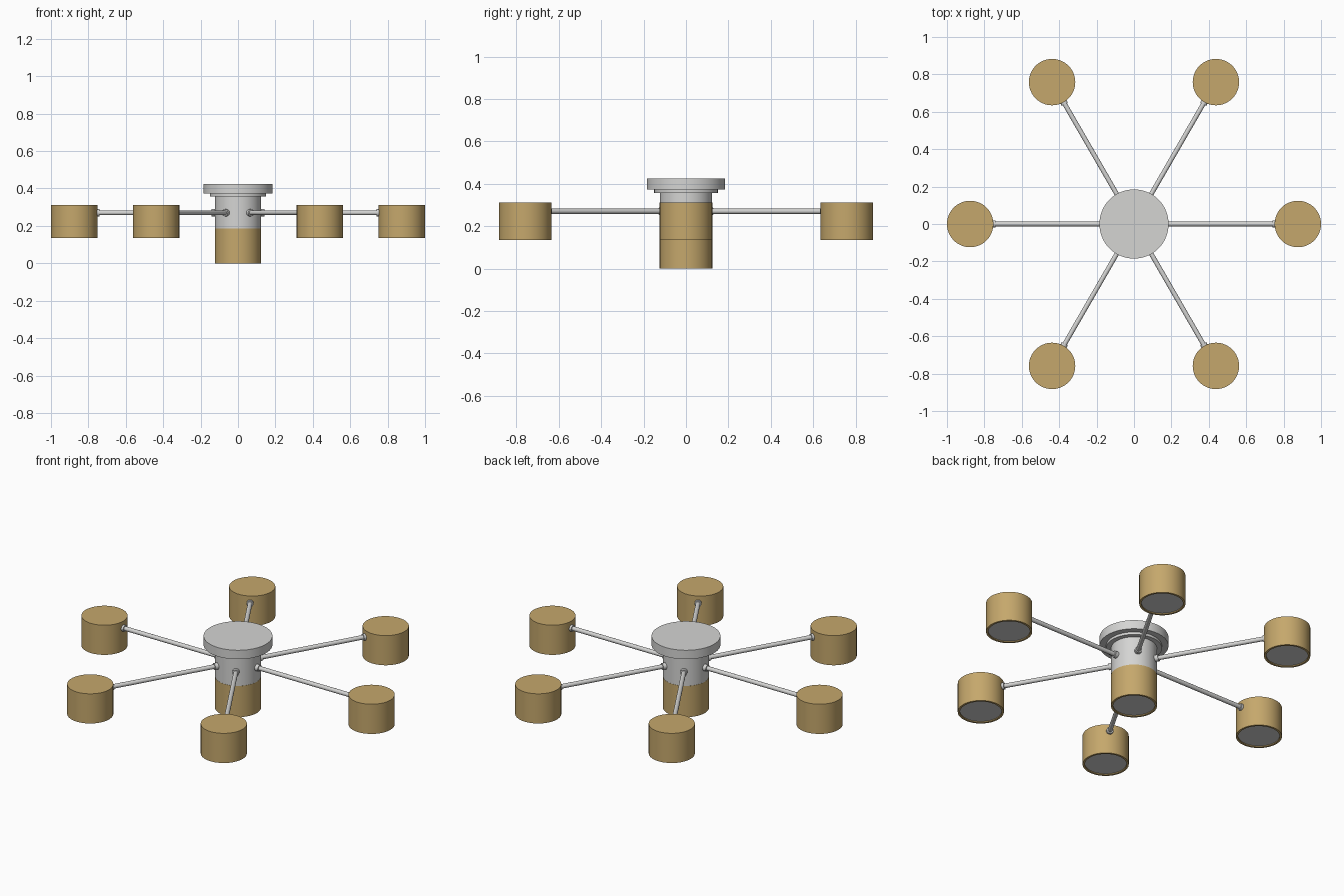
import bpy, bmesh
from math import pi, radians, cos, sin
from mathutils import Matrix

if "Cube" in bpy.data.objects:
    bpy.data.objects.remove(bpy.data.objects["Cube"])


def material(name, rgb):
    mat = bpy.data.materials.new(name)
    mat.use_nodes = True
    mat.diffuse_color = (*rgb, 1)
    mat.node_tree.nodes["Principled BSDF"].inputs["Base Color"].default_value = (*rgb, 1)
    return mat


metal = material("pale metal", (0.66, 0.66, 0.65))
gold = material("brushed gold", (0.56, 0.39, 0.15))
glass = material("diffuser white", (0.66, 0.66, 0.66))


def lathe(name, profile, mat, matrix=Matrix(), steps=64):
    """Turn a (radius, height) profile around the local z axis."""
    bm = bmesh.new()
    verts = [bm.verts.new((r, 0, z)) for r, z in profile]
    edges = [bm.edges.new(pair) for pair in zip(verts, verts[1:])]
    bmesh.ops.spin(bm, geom=verts + edges, cent=(0, 0, 0), axis=(0, 0, 1),
                   angle=2 * pi, steps=steps)
    bmesh.ops.remove_doubles(bm, verts=bm.verts, dist=0.0001)
    bmesh.ops.recalc_face_normals(bm, faces=bm.faces)
    mesh = bpy.data.meshes.new(name)
    bm.to_mesh(mesh)
    bm.free()
    mesh.materials.append(mat)
    obj = bpy.data.objects.new(name, mesh)
    bpy.context.collection.objects.link(obj)
    obj.matrix_world = matrix
    bpy.ops.object.select_all(action="DESELECT")
    obj.select_set(True)
    bpy.context.view_layer.objects.active = obj
    bpy.ops.object.shade_smooth_by_angle(angle=radians(35))
    return obj


def rod(name, radius, start, end, matrix, mat=metal):
    profile = [(0, start), (radius, start), (radius, end), (0, end)]
    return lathe(name, profile, mat, matrix, steps=20)


def lamp(name, bottom, top, x, y):
    """Capped drum shade with a slightly recessed diffuser underneath."""
    place = Matrix.Translation((x, y, bottom))
    height, radius, inner = top - bottom, 0.124, 0.112
    lathe(name + "_shade", [(0, height), (radius, height), (radius, 0), (inner, 0),
                            (inner, 0.02), (0, 0.02)], gold, place)
    lathe(name + "_diffuser", [(0, 0.006), (inner, 0.006), (inner, 0.018), (0, 0.018)],
          glass, place)


# Ceiling canopy, stepped flange and central hub
lathe("ceiling_canopy", [(0, 0.425), (0.185, 0.425), (0.185, 0.372), (0.15, 0.372),
                         (0.15, 0.357), (0.12, 0.357), (0, 0.357)], metal)
lathe("central_hub", [(0, 0.365), (0.123, 0.365), (0.123, 0.185), (0, 0.185)], metal)
lamp("central", 0, 0.185, 0, 0)

# Six radiating arms with collars and lamps
REACH, ARM_Z = 0.876, 0.27
for i in range(6):
    angle = i * pi / 3
    along = (Matrix.Translation((0, 0, ARM_Z)) @ Matrix.Rotation(angle, 4, "Z")
             @ Matrix.Rotation(pi / 2, 4, "Y"))
    rod(f"arm_{i + 1}", 0.0125, 0.11, 0.77, along)
    rod(f"hub_collar_{i + 1}", 0.019, 0.11, 0.142, along)
    rod(f"shade_collar_{i + 1}", 0.019, 0.74, 0.77, along)
    lamp(f"outer_{i + 1}", 0.135, 0.311, REACH * cos(angle), REACH * sin(angle))
